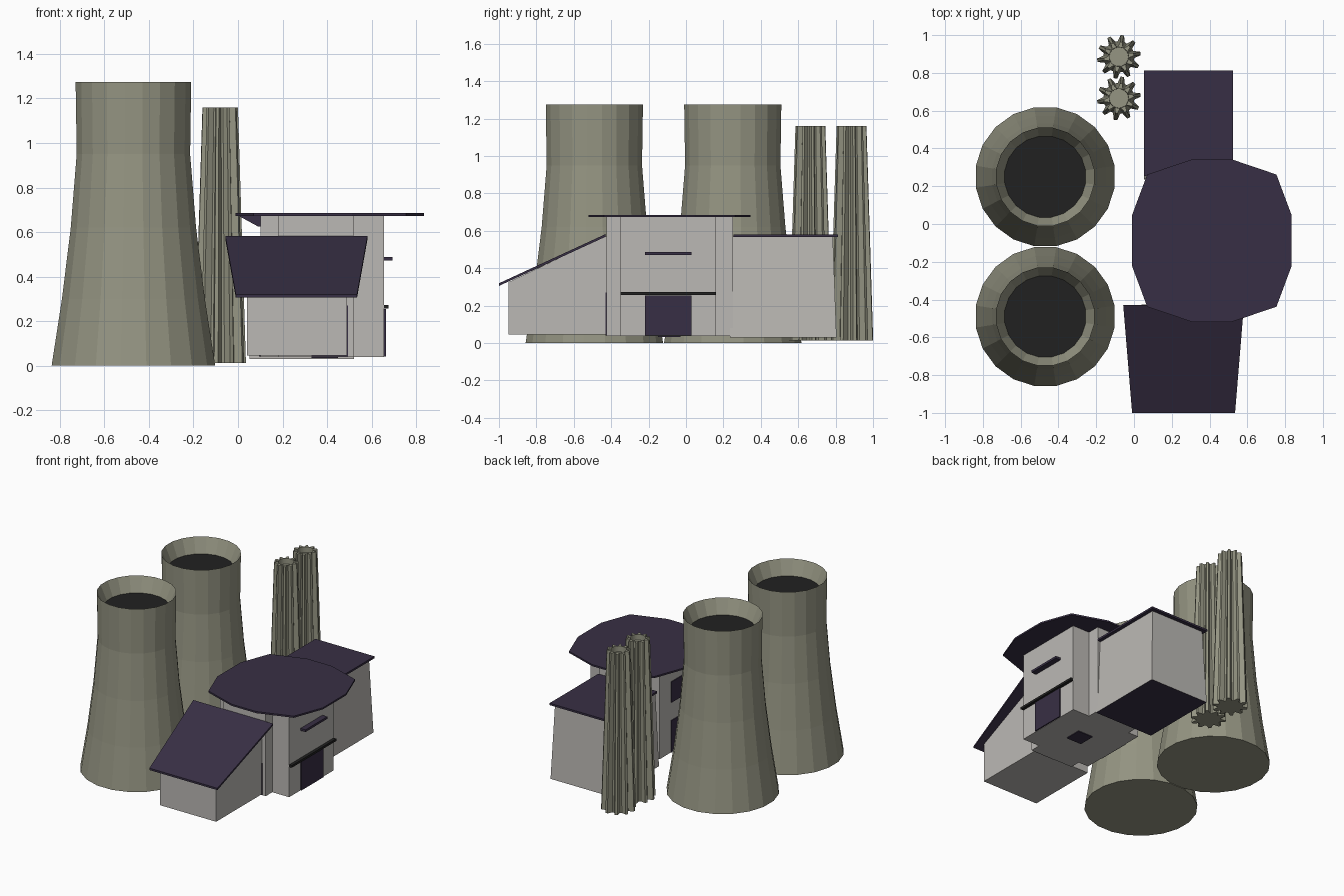
import bpy, bmesh, math

if "Cube" in bpy.data.objects:
    bpy.data.objects.remove(bpy.data.objects["Cube"])


def mat(name, c):
    m = bpy.data.materials.new(name)
    m.diffuse_color = (*c, 1)
    m.use_nodes = True
    m.node_tree.nodes["Principled BSDF"].inputs["Base Color"].default_value = m.diffuse_color
    return m


CONCRETE = mat("olive_concrete", (0.30, 0.30, 0.225))
WALL = mat("pale_wall", (0.50, 0.485, 0.46))
PURPLE = mat("dark_purple", (0.039, 0.028, 0.058))
BLACK = mat("soot_black", (0.015, 0.015, 0.015))


def rings(name, loops, mats, rule=None):
    """Skin a stack of equal-length point loops and cap both ends."""
    bm = bmesh.new()
    vs = [[bm.verts.new(p) for p in lp] for lp in loops]
    n = len(loops[0])
    for a, b in zip(vs, vs[1:]):
        for i in range(n):
            j = (i + 1) % n
            bm.faces.new((a[i], a[j], b[j], b[i]))
    bottom = bm.faces.new(vs[0][::-1])
    top = bm.faces.new(vs[-1])
    bmesh.ops.recalc_face_normals(bm, faces=bm.faces)
    if rule == "top":
        top.material_index = 1
    elif rule == "bottom":
        bottom.material_index = 1
    me = bpy.data.meshes.new(name)
    bm.to_mesh(me)
    bm.free()
    for m in mats:
        me.materials.append(m)
    ob = bpy.data.objects.new(name, me)
    bpy.context.collection.objects.link(ob)
    return ob


def rect(x0, x1, y0, y1, z):
    return [(x0, y0, z), (x1, y0, z), (x1, y1, z), (x0, y1, z)]


def box(name, x0, x1, y0, y1, z0, z1, m):
    return rings(name, [rect(x0, x1, y0, y1, z0), rect(x0, x1, y0, y1, z1)], [m])


def circle(cx, cy, z, r, n, valley=None):
    """Circle; with valley given, points go in tooth pairs (two out, two in)."""
    pts = []
    for i in range(n):
        a = 2 * math.pi * (i + 0.5) / n
        rr = r if valley is None or i % 4 < 2 else valley
        pts.append((cx + rr * math.cos(a), cy + rr * math.sin(a), z))
    return pts


# Cooling towers with a sloped inner rim and a dark floor
PROFILE = [(0.372, 0), (0.325, 0.30), (0.285, 0.62), (0.258, 0.95),
           (0.263, 1.275), (0.217, 1.17)]
for k, cy in enumerate((-0.49, 0.25)):
    rings(f"cooling_tower_{k + 1}", [circle(-0.47, cy, z, r, 20) for r, z in PROFILE],
          [CONCRETE, BLACK], "top")

# Ribbed chimneys
for k, cy in enumerate((0.665, 0.885)):
    rings(f"ribbed_chimney_{k + 1}",
          [circle(-0.08, cy, 0.012, 0.116, 40, 0.082),
           circle(-0.08, cy, 1.16, 0.080, 40, 0.055),
           circle(-0.08, cy, 1.16, 0.051, 40),
           circle(-0.08, cy, 1.12, 0.050, 40)], [CONCRETE])

# Main hall: cross-shaped plan
CROSS = [(0.10, -0.35), (0.18, -0.35), (0.18, -0.425), (0.52, -0.425), (0.52, -0.35),
         (0.655, -0.35), (0.655, 0.16), (0.52, 0.16), (0.52, 0.25), (0.18, 0.25),
         (0.18, 0.16), (0.10, 0.16)]
rings("main_hall", [[(x, y, z) for x, y in CROSS] for z in (0.038, 0.675)], [WALL])
box("floor_hatch", 0.33, 0.45, -0.15, -0.03, 0.033, 0.039, PURPLE)

# Wide flat roof, mirrored from one quarter outline
Q = [(0.423, 0.133), (0.342, 0.35), (0.10, 0.432)]
OUT = (Q + [(-x, y) for x, y in Q[::-1]] + [(-x, -y) for x, y in Q]
       + [(x, -y) for x, y in Q[::-1]])
rings("main_roof", [[(0.412 + x, -0.088 + y, z) for x, y in OUT] for z in (0.673, 0.685)],
      [PURPLE])
# Sloped bracket under the rear overhang
rings("roof_bracket", [rect(0.09, 0.10, -0.22, 0.04, 0.625),
                       rect(0.0, 0.10, -0.22, 0.04, 0.674)], [PURPLE])

# Doors, awning and window bar
box("side_door", 0.651, 0.664, -0.22, 0.03, 0.04, 0.255, PURPLE)
box("door_awning", 0.64, 0.677, -0.35, 0.16, 0.257, 0.273, BLACK)
box("window_bar", 0.645, 0.695, -0.22, 0.03, 0.471, 0.487, PURPLE)
box("front_door", 0.33, 0.495, -0.43, -0.421, 0.04, 0.27, PURPLE)
box("rear_door", 0.094, 0.102, -0.22, 0.03, 0.04, 0.27, PURPLE)
box("rear_window", 0.094, 0.102, -0.22, 0.03, 0.40, 0.55, PURPLE)

# Lean-to with a sloping, flared roof
rings("lean_to", [rect(0.04, 0.49, -0.95, -0.425, 0.045),
                  [(0.04, -0.95, 0.325), (0.49, -0.95, 0.325),
                   (0.49, -0.425, 0.573), (0.04, -0.425, 0.573)]], [WALL])
rings("lean_to_roof", [[(-0.01, -1.0, 0.305 + d), (0.535, -1.0, 0.305 + d),
                        (0.582, -0.43, 0.568 + d), (-0.057, -0.43, 0.568 + d)]
                       for d in (0, 0.014)], [PURPLE])

# Back annex: tapered walls, dark underside, slab roof
rings("annex", [rect(0.052, 0.522, 0.235, 0.805, 0.03),
                rect(0.075, 0.50, 0.245, 0.785, 0.57)], [WALL, PURPLE], "bottom")
box("annex_roof", 0.052, 0.525, 0.255, 0.812, 0.566, 0.58, PURPLE)
